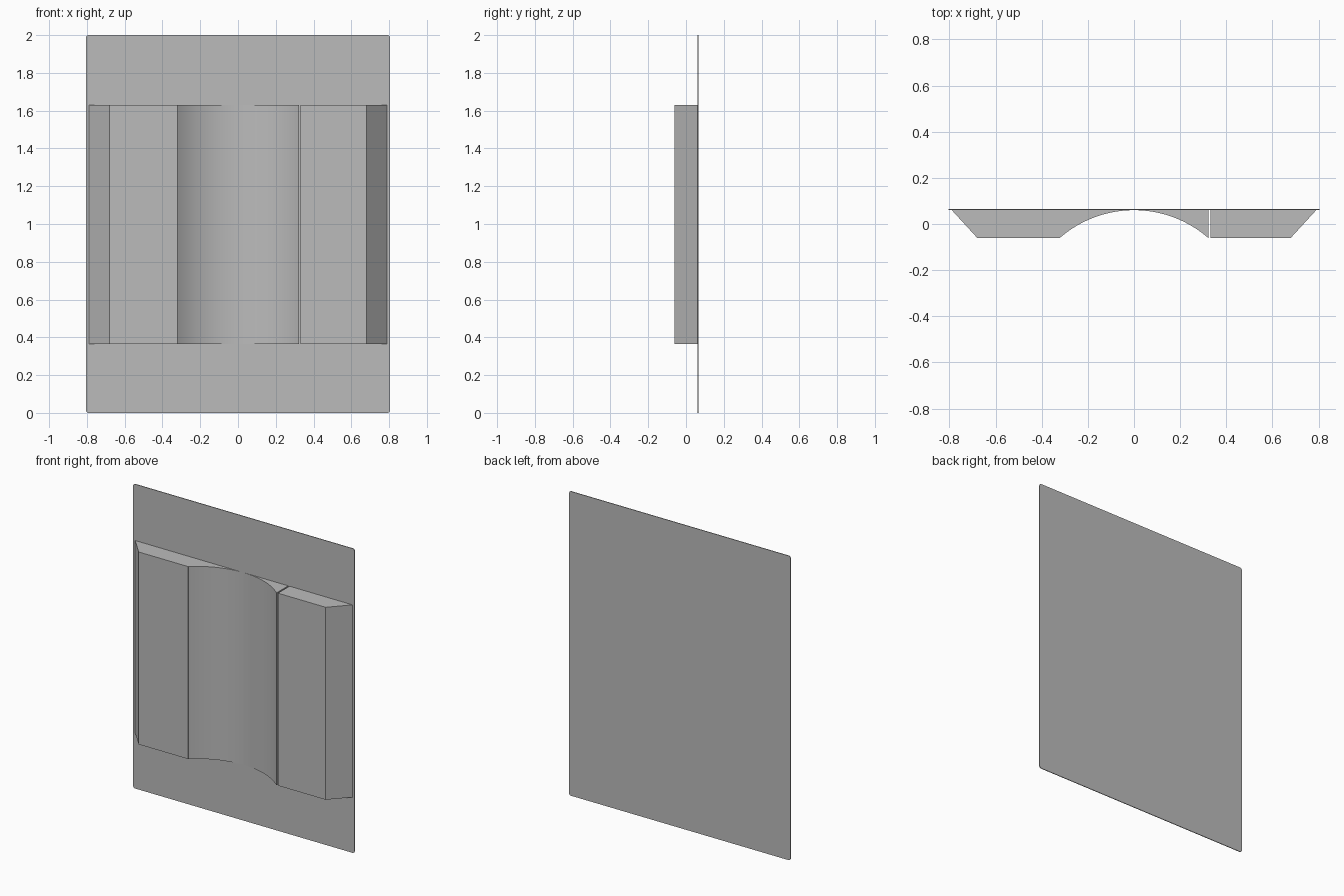
import bpy, bmesh, math

if "Cube" in bpy.data.objects:
    bpy.data.objects.remove(bpy.data.objects["Cube"], do_unlink=True)

grey = bpy.data.materials.new("light_grey")
grey.use_nodes = True
COLOR = (0.5, 0.5, 0.5, 1)
grey.diffuse_color = COLOR
grey.node_tree.nodes["Principled BSDF"].inputs["Base Color"].default_value = COLOR

BACK, FRONT = 0.06, -0.06
LOW, HIGH = 0.365, 1.63


def prism(name, outline, offset):
    """Extrude a closed 3D outline along an offset vector."""
    bm = bmesh.new()
    face = bm.faces.new([bm.verts.new(p) for p in outline])
    top = bmesh.ops.extrude_face_region(bm, geom=[face])["geom"]
    moved = [v for v in top if isinstance(v, bmesh.types.BMVert)]
    bmesh.ops.translate(bm, verts=moved, vec=offset)
    bmesh.ops.recalc_face_normals(bm, faces=bm.faces)
    mesh = bpy.data.meshes.new(name)
    bm.to_mesh(mesh)
    bm.free()
    obj = bpy.data.objects.new(name, mesh)
    bpy.context.collection.objects.link(obj)
    mesh.materials.append(grey)
    bpy.ops.object.select_all(action="DESELECT")
    bpy.context.view_layer.objects.active = obj
    obj.select_set(True)
    bpy.ops.object.shade_smooth_by_angle(angle=math.radians(25))
    return obj


def column(name, profile):
    return prism(name, [(x, y, LOW) for x, y in profile], (0, 0, HIGH - LOW))


# Thin backing sheet with slightly rounded corners
r, half = 0.015, 0.805
sheet = []
for cx, cz, start in ((half - r, 2 - r, 0), (r - half, 2 - r, 90),
                      (r - half, r, 180), (half - r, r, 270)):
    for i in range(5):
        a = math.radians(start + i * 22.5)
        sheet.append((cx + r * math.cos(a), BACK, cz + r * math.sin(a)))
prism("backing_sheet", sheet, (0, 0.005, 0))

# Chamfered blocks at both sides
for name, side, inner in (("right_block", -1, 0.32), ("left_block", 1, 0.332)):
    column(name, [(side * x, y) for x, y in
                  ((0.79, BACK), (0.68, FRONT), (inner, FRONT), (inner, BACK))])

# Concave fillets sweeping from the blocks to the middle of the sheet
radius, edge, steps = 0.49, 0.32, 20
for name, side, reach in (("right_fillet", -1, edge), ("left_fillet", 1, edge + 0.003)):
    arc = []
    for i in range(1, steps + 1):
        a = math.asin(reach / radius) * i / steps
        arc.append((side * radius * math.sin(a),
                    BACK - radius * (1 - math.cos(a))))
    column(name, [(0, BACK)] + arc + [(side * reach, BACK)])
